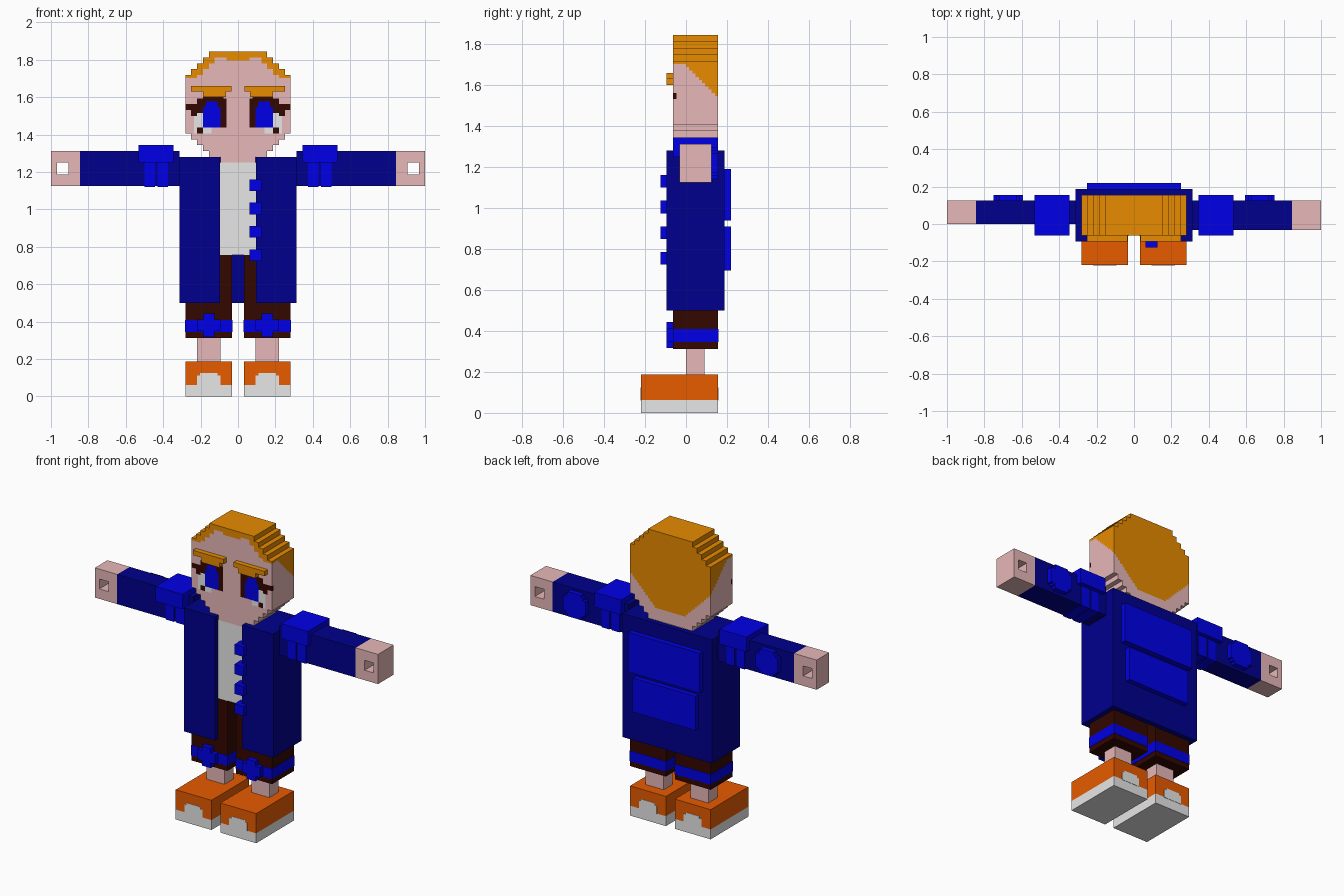
import bpy, bmesh, math

cube = bpy.data.objects.get("Cube")
if cube:
    bpy.data.objects.remove(cube, do_unlink=True)

U = 1 / 32          # one block
H = U / 2           # half block, used for the painted face
T = 0.004           # thickness of painted plates


def material(name, rgb):
    m = bpy.data.materials.new(name)
    m.use_nodes = True
    m.diffuse_color = (*rgb, 1)
    m.node_tree.nodes["Principled BSDF"].inputs["Base Color"].default_value = (*rgb, 1)
    return m


SKIN = material("skin", (1.0, 0.60, 0.60))
HAIR = material("golden hair", (1.0, 0.32, 0.0))
BROWN = material("dark brown", (0.033, 0.002, 0.0))
BLUE = material("bright blue", (0.0, 0.0, 1.0))
WHITE = material("white", (0.97, 0.97, 0.97))
NAVY = material("navy", (0.0, 0.0, 0.27))
ORANGE = material("shoe orange", (1.0, 0.133, 0.0))


def add_object(name, bm, mats):
    mesh = bpy.data.meshes.new(name)
    bm.to_mesh(mesh)
    bm.free()
    for m in mats:
        mesh.materials.append(m)
    obj = bpy.data.objects.new(name, mesh)
    bpy.context.collection.objects.link(obj)
    return obj


def part(name, mat, boxes, mirror=False):
    """Object made of boxes (x0, x1, y0, y1, z0, z1), optionally mirrored in x."""
    bm = bmesh.new()
    for x0, x1, y0, y1, z0, z1 in boxes:
        vs = bmesh.ops.create_cube(bm, size=1)["verts"]
        for v in vs:
            v.co = (x1 if v.co.x > 0 else x0,
                    y1 if v.co.y > 0 else y0,
                    z1 if v.co.z > 0 else z0)
    obj = add_object(name, bm, [mat])
    if mirror:
        mod = obj.modifiers.new("mirror", "MIRROR")
        mod.use_mirror_merge = False
    return obj


def plus(cx, cz, y0, y1, long, short):
    """Cross-shaped emblem facing y."""
    return [(cx - a, cx + a, y0, y1, cz - b, cz + b)
            for a, b in ((long, short), (short, long))]


# ---- head: stepped round block with hair and eyes painted by rule ----
Z0, Z1, Y0, Y1 = 1.28125, 1.84375, -0.0625, 0.15625
MATS = [SKIN, HAIR, BROWN, BLUE, WHITE]
# painted eye patches: (material index, |x| from, to, z from, to), first hit wins
EYE = [
    (3, .10, .19, 1.44, 1.55), (3, .115, .17, 1.55, 1.575),
    (2, .19, .22, 1.41, 1.435), (2, .08, .19, 1.58, 1.615),
    (2, .065, .22, 1.53, 1.60), (2, .065, .10, 1.44, 1.53),
    (2, .22, .285, 1.535, 1.57), (2, .22, .25, 1.50, 1.54),
    (2, .19, .22, 1.51, 1.53),
    (4, .19, .235, 1.41, 1.51), (4, .14, .19, 1.41, 1.44),
]
# fringe: face skin reaches up to z within |x|
FRINGE = [(.0625, 1.79), (.125, 1.815), (.156, 1.785),
          (.1875, 1.755), (.22, 1.725), (.30, 1.70)]


def solid(x, y, z):
    if not (Z0 < z < Z1 and Y0 < y < Y1):
        return False
    step = math.floor(min(z - Z0, Z1 - z) / U)
    return abs(x) < min(9 * U, 5 * U + step * U)


def head_colour(x, y, z, n):
    ax = abs(x)
    if n[1] < 0:
        for m, a, b, c, d in EYE:
            if a < ax < b and c < z < d:
                return m
        return int(z > next(top for w, top in FRINGE if ax < w))
    if n[1] > 0:
        return int(z > max(1.36, 1.53 - (.28 - ax)))
    if n[2]:
        return int(n[2] > 0)
    if y < -.045 and 1.53 < z < 1.57:
        return 2
    return int(z > 1.70 - max(0, y) * 1.05)


bm = bmesh.new()
for i in range(-18, 18):
    for j in range(14):
        for k in range(36):
            c = ((i + .5) * H, Y0 + (j + .5) * H, Z0 + (k + .5) * H)
            if not solid(*c):
                continue
            for axis in range(3):
                for s in (-1, 1):
                    n = [0, 0, 0]
                    n[axis] = s
                    if solid(*(c[t] + n[t] * H for t in range(3))):
                        continue
                    u, w = (axis + 1) % 3, (axis + 2) % 3
                    quad = []
                    for a, b in ((-1, -1), (1, -1), (1, 1), (-1, 1))[::s]:
                        p = list(c)
                        p[axis] += s * H / 2
                        p[u] += a * H / 2
                        p[w] += b * H / 2
                        quad.append(bm.verts.new(p))
                    bm.faces.new(quad).material_index = head_colour(*c, n)
bmesh.ops.remove_doubles(bm, verts=bm.verts, dist=0.001)
bmesh.ops.dissolve_limit(bm, angle_limit=0.02, verts=bm.verts[:],
                         edges=bm.edges[:], delimit={'MATERIAL'})
add_object("head", bm, MATS)

part("eyebrows", HAIR, [(.035, .25, -.094, -.0625, 1.63, 1.66),
                        (.065, .1875, -.094, -.0625, 1.60, 1.63)], True)
part("neck", SKIN, [(-.094, .094, -.0625, .125, 1.25, 1.2815)])

# ---- torso and open coat ----
part("shirt", WHITE, [(-.28, .28, -.0625, .155, .755, 1.25)])
part("coat_sides", NAVY, [(.28125, .3125, -.094, .1875, .5, 1.28),
                          (.095, .28125, -.094, -.0625, .5, 1.28),
                          (.095, .28125, -.0625, .156, 1.25, 1.28)], True)
part("coat_back", NAVY, [(-.28125, .28125, .156, .1875, .5, 1.28)])
part("back_panels", BLUE, [(-.25, .25, .1875, .22, .94, 1.19),
                           (-.22, .22, .1875, .22, .695, .91)])
part("coat_buttons", BLUE, [(.0625, .125, -.125, -.0625, z - .031, z + .031)
                            for z in (.755, .88, 1.005, 1.13)])

# ---- arms (the right arm is one block slimmer) ----
for side, s, y0 in (("left", 1, -.03125), ("right", -1, 0.0)):
    def flip(boxes):
        return [(min(s * a, s * b), max(s * a, s * b), *r) for a, b, *r in boxes]
    y1, z0, z1 = .125, 1.125, 1.3125
    part(side + "_sleeve", NAVY, flip([(.3125, .84375, y0, y1, z0, z1)]))
    # hand framed around a square grip hole
    part(side + "_hand", SKIN, flip([
        (.84375, .90625, y0, y1, z0, z1), (.96875, 1, y0, y1, z0, z1),
        (.90625, .96875, y0, y1, z0, 1.1875), (.90625, .96875, y0, y1, 1.25, z1)]))
    part(side + "_shoulder_pad", BLUE,
         flip([(.34375, .53125, -.0625, .15625, 1.25, 1.34375)]))
    part(side + "_shoulder_straps", BLUE, flip([
        (a, a + .055, y0 - T, y1 + T, z0 - T, 1.26) for a in (.375, .445)]))
    part(side + "_sleeve_emblem", BLUE,
         flip(plus(.672, 1.22, y1, .156, .078, .047)
              + [(.61, .734, y1, .155, 1.158, 1.282)]))

# ---- legs ----
part("trousers", BROWN, [(.03125, .28125, -.0625, .156, .3125, .755)], True)
part("trouser_bands", BLUE, [(.03125 - T / 2, .28125 + T / 2, -.0625 - T / 2,
                              .156 + T / 2, .345, .41)], True)
part("knee_emblems", BLUE, plus(.156, .38, -.094, -.0625, .0625, .0313), True)
part("ankles", SKIN, [(.09375, .21875, 0, .09, .1875, .3125)], True)

# ---- shoes ----
part("shoe_soles", WHITE, [(.03125, .28125, -.22, .156, 0, .0625)], True)
part("shoe_uppers", ORANGE, [(.03125, .28125, -.22, .156, .0625, .1875)], True)
part("shoe_caps", WHITE, [(a, b, y, y + T, .06, z)
                          for y in (-.22 - T / 2, .156 - T / 2)
                          for a, b, z in ((.094, .11, .112), (.11, .203, .125),
                                          (.203, .219, .112))], True)
